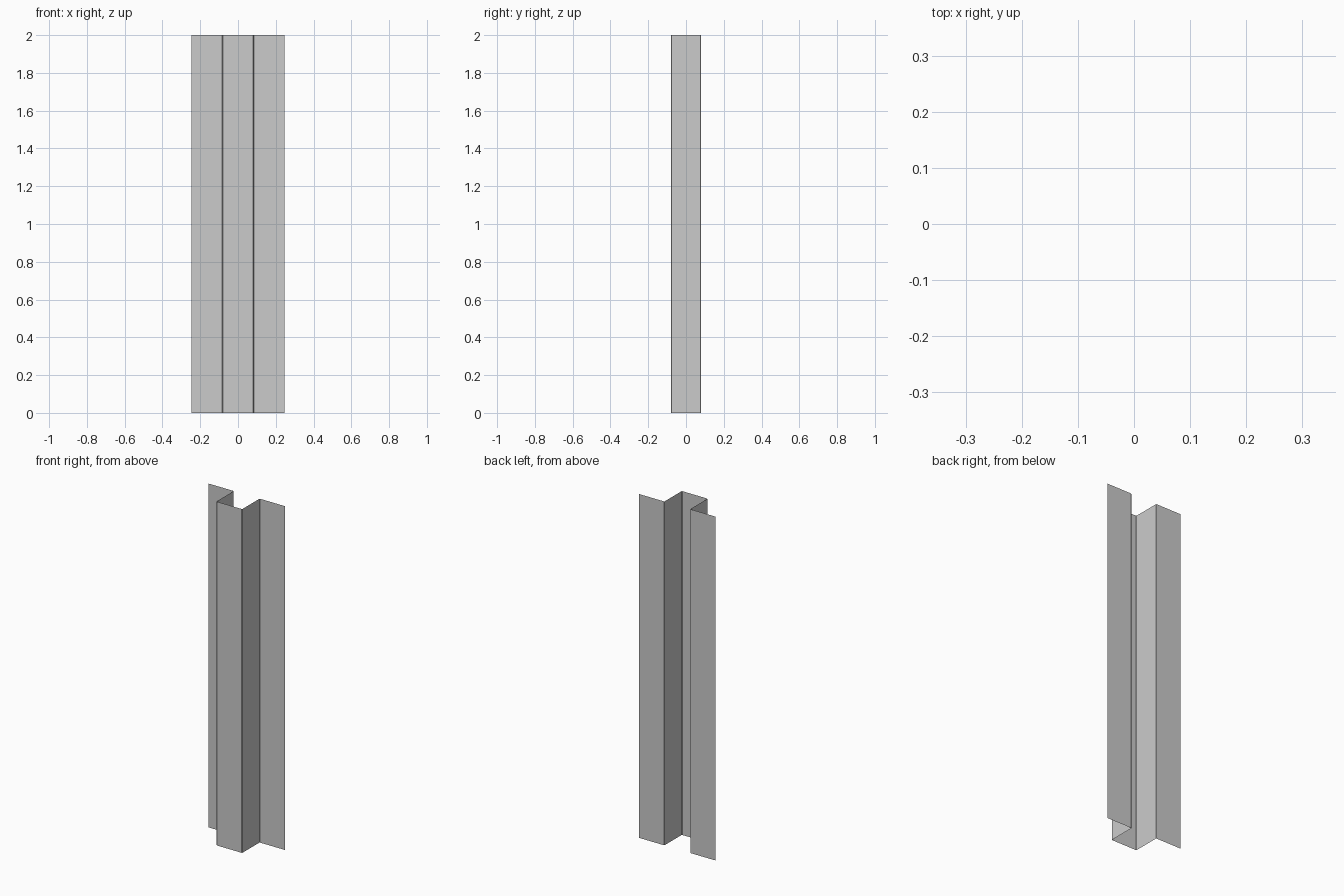
import bpy
import bmesh

if "Cube" in bpy.data.objects:
    bpy.data.objects.remove(bpy.data.objects["Cube"])

HEIGHT = 2.0
DEPTH = 0.08      # half depth of the folded profile
WEB_X = 0.083     # side web position
EDGE_X = 0.247    # outer flange edge
BEND = 0.003      # tiny chamfer at each fold

# Right half of the hat profile: front face, web, rear flange
half = [
    (WEB_X - BEND, -DEPTH),
    (WEB_X, -DEPTH + BEND),
    (WEB_X, DEPTH - BEND),
    (WEB_X + BEND, DEPTH),
    (EDGE_X, DEPTH),
]
profile = [(-x, y) for x, y in reversed(half)] + half

# Extrude the open profile upwards as a thin sheet, open at both ends
bm = bmesh.new()
verts = [bm.verts.new((x, y, 0)) for x, y in profile]
edges = [bm.edges.new(pair) for pair in zip(verts, verts[1:])]
result = bmesh.ops.extrude_edge_only(bm, edges=edges)
top = [v for v in result["geom"] if isinstance(v, bmesh.types.BMVert)]
bmesh.ops.translate(bm, verts=top, vec=(0, 0, HEIGHT))

# Make the sheet face the front
bm.normal_update()
if sum(f.normal.y * f.calc_area() for f in bm.faces) > 0:
    bmesh.ops.reverse_faces(bm, faces=bm.faces[:])

mesh = bpy.data.meshes.new("folded_sheet_post")
bm.to_mesh(mesh)
bm.free()
post = bpy.data.objects.new("folded_sheet_post", mesh)
bpy.context.collection.objects.link(post)
